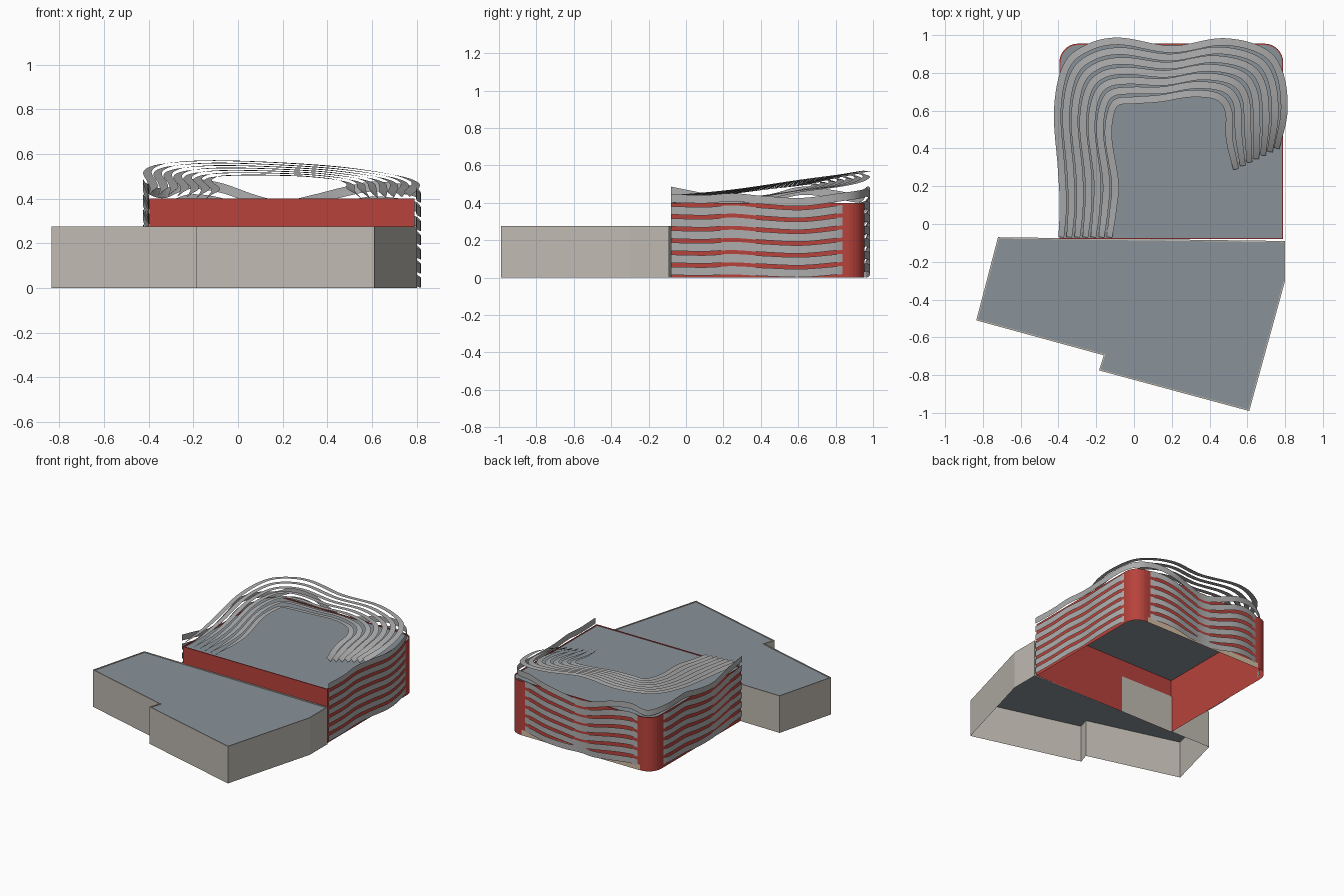
import bpy, math
from mathutils import Vector

if "Cube" in bpy.data.objects:
    bpy.data.objects.remove(bpy.data.objects["Cube"])


def material(name, rgb):
    m = bpy.data.materials.new(name)
    m.diffuse_color = (*rgb, 1)
    m.use_nodes = True
    m.node_tree.nodes["Principled BSDF"].inputs["Base Color"].default_value = m.diffuse_color
    return m


RED = material("red_cladding", (0.48, 0.055, 0.045))
STONE = material("stone", (0.52, 0.49, 0.44))
ROOF = material("roof_grey", (0.25, 0.29, 0.32))
TAN = material("tan", (0.65, 0.5, 0.36))
STEEL = material("steel", (0.42, 0.42, 0.42))


def make(name, verts, faces, mat, smooth=False):
    me = bpy.data.meshes.new(name)
    me.from_pydata([tuple(v) for v in verts], [], faces)
    me.materials.append(mat)
    if smooth:
        me.polygons.foreach_set("use_smooth", [True] * len(me.polygons))
    me.update()
    ob = bpy.data.objects.new(name, me)
    bpy.context.collection.objects.link(ob)
    return ob


def inset(outline, d):
    """Shrink a counter-clockwise outline by d."""
    out, n = [], len(outline)
    for i in range(n):
        p = Vector(outline[i])
        a = (p - Vector(outline[i - 1])).normalized()
        b = (Vector(outline[(i + 1) % n]) - p).normalized()
        na, nb = Vector((-a.y, a.x)), Vector((-b.y, b.x))
        out.append(p + (na + nb) * d / (1 + na.dot(nb)))
    return out


def block(name, outline, h, wall_mat):
    """Open-bottomed walls with a thin coping, and a roof sheet just below it."""
    n = len(outline)
    inner = inset(outline, 0.007)
    rings = [[(p[0], p[1], z) for p in o] for o, z in
             ((outline, 0), (outline, h), (inner, h), (inner, h - 0.005))]
    faces = [(k * n + i, k * n + (i + 1) % n, (k + 1) * n + (i + 1) % n, (k + 1) * n + i)
             for k in range(3) for i in range(n)]
    make(name + "_walls", sum(rings, []), faces, wall_mat)
    make(name + "_roof", rings[3], [tuple(range(n))], ROOF)


# low front annex
block("annex", [(-0.835, -0.51), (-0.16, -0.695), (-0.185, -0.775), (0.61, -0.99),
                (0.8, -0.30), (0.8, -0.09), (-0.72, -0.07)], 0.275, STONE)

# main hall with rounded back corners
R = 0.1
hall = [(-0.395, -0.08), (0.79, -0.08)]
for cx, cy, a0 in ((0.69, 0.855, 0), (-0.295, 0.855, 90)):
    for k in range(9):
        a = math.radians(a0 + k * 90 / 8)
        hall.append((cx + R * math.cos(a), cy + R * math.sin(a)))
block("hall", hall, 0.4, RED)

# tan strip along the foot of the back wall
make("back_base_panel", [(-0.29, 0.957, 0), (0.68, 0.957, 0), (0.68, 0.957, 0.04), (-0.29, 0.957, 0.04)],
     [(0, 1, 2, 3)], TAN)


def spline(pts, steps=8):
    """Catmull-Rom curve through the points."""
    p = [Vector(q) for q in pts]
    p = [2 * p[0] - p[1]] + p + [2 * p[-1] - p[-2]]
    out = []
    for i in range(1, len(p) - 2):
        a, b, c, d = p[i - 1:i + 3]
        for k in range(steps):
            t = k / steps
            out.append(0.5 * (2 * b + (c - a) * t + (2 * a - 5 * b + 4 * c - d) * t * t
                              + (3 * b - a - 3 * c + d) * t ** 3))
    return out + [p[-2]]


def ribbon(name, path, width, tilt):
    """Strip along a path; tilt(t) = 90 degrees stands upright, 0 lies flat."""
    verts, n = [], len(path)
    for i, p in enumerate(path):
        t = path[min(i + 1, n - 1)] - path[max(i - 1, 0)]
        side = Vector((t.y, -t.x, 0)).normalized()     # towards the hall centre
        a = math.radians(tilt(i / (n - 1)))
        w = (side * math.cos(a) + Vector((0, 0, 1)) * math.sin(a)) * width / 2
        verts += [p - w, p + w]
    faces = [(2 * i, 2 * i + 2, 2 * i + 3, 2 * i + 1) for i in range(n - 1)]
    make(name, verts, faces, STEEL, True)


# wall ribbons: x, y and rise, from front left round the back to front right
WALL = [(-0.405, -0.08, 0.05), (-0.40, 0.07, 0.02), (-0.40, 0.25, -0.02), (-0.415, 0.45, 0.01),
        (-0.425, 0.62, 0.05), (-0.405, 0.80, 0.03), (-0.33, 0.925, 0.01), (-0.22, 0.967, 0.05),
        (-0.08, 0.985, 0.035), (0.08, 0.968, -0.02), (0.2, 0.96, -0.045), (0.33, 0.972, -0.02),
        (0.47, 0.985, 0.015), (0.6, 0.967, 0.04), (0.73, 0.925, 0.03), (0.795, 0.82, 0.015),
        (0.818, 0.62, -0.01), (0.80, 0.42, 0.0), (0.797, 0.25, 0.015), (0.80, 0.1, 0.005), (0.80, -0.08, 0.01)]
for i in range(7):
    g = 0.6 + 0.4 * i / 6
    path = spline([(x, y, max(0.024, 0.03 + 0.064 * i + dz * g)) for x, y, dz in WALL])
    ribbon(f"wall_ribbon_{i + 1}", path, 0.044, lambda t: 90)

# roof ribbons: blended between an outermost and an innermost path
OUTER = [(-0.385, -0.07, 0.43), (-0.375, 0.1, 0.45), (-0.385, 0.3, 0.475), (-0.405, 0.6, 0.52),
         (-0.36, 0.83, 0.55), (-0.25, 0.93, 0.565), (-0.08, 0.968, 0.57), (0.2, 0.925, 0.56),
         (0.47, 0.965, 0.54), (0.68, 0.915, 0.51), (0.77, 0.8, 0.485), (0.795, 0.6, 0.46), (0.755, 0.4, 0.42)]
INNER = [(-0.13, -0.07, 0.41), (-0.11, 0.08, 0.425), (-0.10, 0.22, 0.445), (-0.135, 0.45, 0.475),
         (-0.125, 0.58, 0.49), (-0.09, 0.645, 0.50), (0.0, 0.655, 0.505), (0.14, 0.665, 0.505),
         (0.30, 0.69, 0.50), (0.44, 0.675, 0.485), (0.5, 0.6, 0.465), (0.505, 0.45, 0.44), (0.54, 0.29, 0.41)]
for i in range(7):
    f = i / 6
    path = spline([Vector(o).lerp(Vector(n), f) for o, n in zip(OUTER, INNER)])
    ribbon(f"roof_ribbon_{i + 1}", path, 0.038, lambda t: 5 + 35 * abs(2 * t - 1) ** 6)
